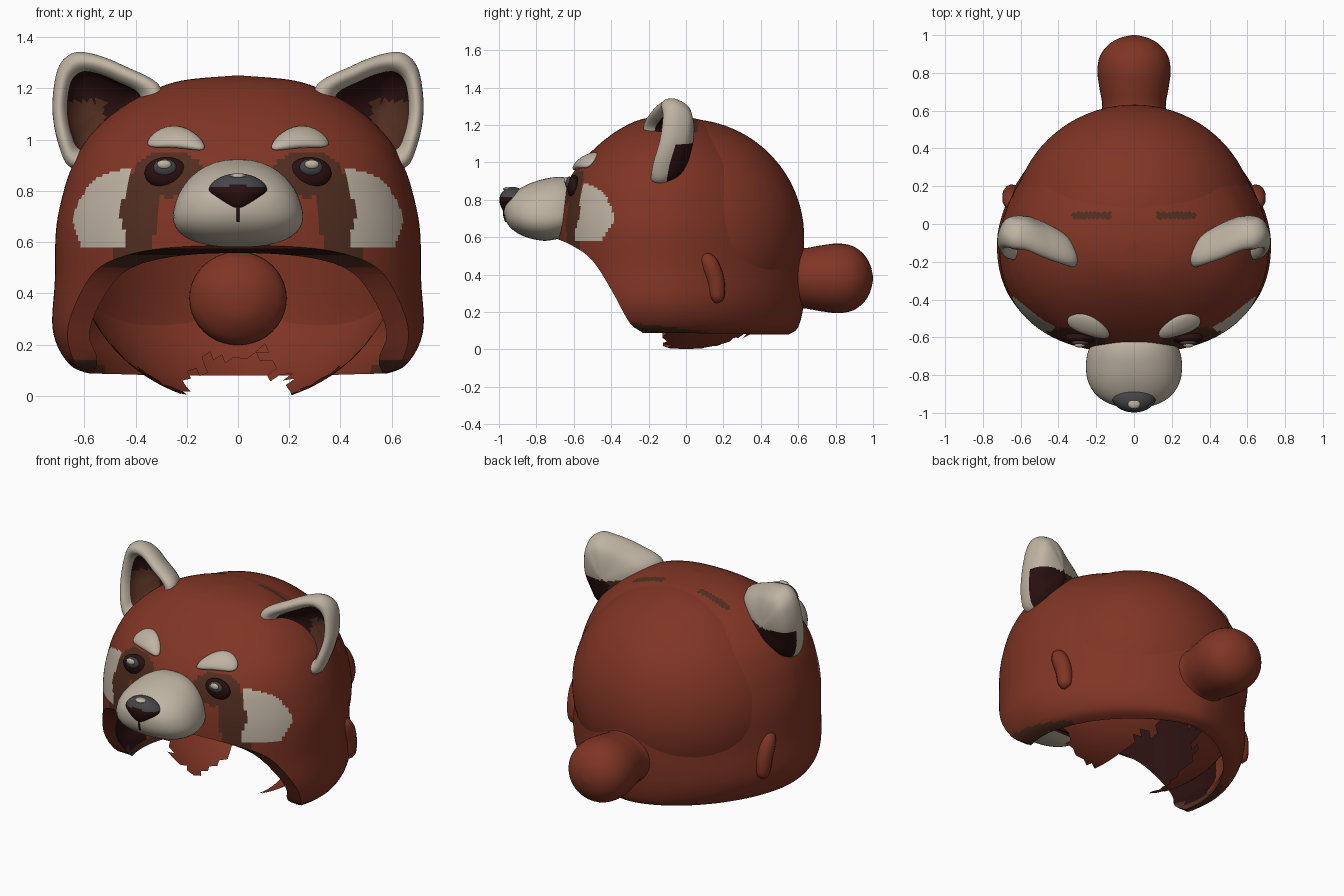
import bpy, bmesh, math, random
from mathutils import Vector, Matrix

if "Cube" in bpy.data.objects:
    bpy.data.objects.remove(bpy.data.objects["Cube"])

random.seed(4)
COLORS = {"rust_red": (.215, .035, .018), "cream": (.52, .45, .365), "brown": (.08, .026, .014),
          "dark_maroon": (.023, .005, .005), "slate": (.061, .061, .066)}
RED, CREAM, BROWN, MAROON, SLATE = range(5)
MATS = []
for n, c in COLORS.items():
    m = bpy.data.materials.new(n)
    m.diffuse_color = (*c, 1)
    m.use_nodes = True
    m.node_tree.nodes["Principled BSDF"].inputs["Base Color"].default_value = m.diffuse_color
    MATS.append(m)


def make(name, bm, rule=RED, angle=50):
    """Mesh object from bmesh; rule is a colour index or a function of a face."""
    bmesh.ops.recalc_face_normals(bm, faces=bm.faces)
    bm.normal_update()
    me = bpy.data.meshes.new(name)
    for m in MATS:
        me.materials.append(m)
    for f in bm.faces:
        f.smooth = True
        f.material_index = rule(f) if callable(rule) else rule
    bm.to_mesh(me)
    bm.free()
    me.set_sharp_from_angle(angle=math.radians(angle))
    ob = bpy.data.objects.new(name, me)
    bpy.context.collection.objects.link(ob)
    return ob


def spline(pts, n, closed=False):
    """Catmull-Rom points through tuples of any size."""
    out, k = [], len(pts)
    for i in range(k if closed else k - 1):
        get = (lambda j: pts[j % k]) if closed else (lambda j: pts[min(max(j, 0), k - 1)])
        a, b, c, d = get(i - 1), get(i), get(i + 1), get(i + 2)
        for s in range(n):
            t = s / n
            out.append(tuple(.5 * (2 * q + (r - p) * t + (2 * p - 5 * q + 4 * r - u) * t * t
                             + (3 * q - p - 3 * r + u) * t ** 3) for p, q, r, u in zip(a, b, c, d)))
    return out if closed else out + [tuple(pts[-1])]


def loft(loops):
    """Bridge equal-length loops and cap both ends."""
    bm = bmesh.new()
    rows = [[bm.verts.new(p) for p in lp] for lp in loops]
    n = len(rows[0])
    for a, b in zip(rows, rows[1:]):
        for i in range(n):
            bm.faces.new((a[i], a[(i + 1) % n], b[(i + 1) % n], b[i]))
    bm.faces.new(rows[0])
    bm.faces.new(rows[-1])
    return bm


def ball(c, r, rot=0, seg=32):
    bm = bmesh.new()
    bmesh.ops.create_uvsphere(bm, u_segments=seg, v_segments=seg // 2, radius=1,
                              matrix=Matrix.Translation(c) @ Matrix.Rotation(rot, 4, 'Y') @ Matrix.Diagonal((*r, 1)))
    return bm


def tube(pts, n=12, sub=6):
    """Round tube; points are (x, y, z, radius)."""
    ps = spline(pts, sub)
    loops = []
    for i, p in enumerate(ps):
        v = Vector(p[:3])
        d = (Vector(ps[min(i + 1, len(ps) - 1)][:3]) - Vector(ps[max(i - 1, 0)][:3])).normalized()
        u = d.cross(Vector((.9, .1, .3))).normalized()
        w = d.cross(u)
        loops.append([v + p[3] * (u * math.cos(a * math.tau / n) + w * math.sin(a * math.tau / n)) for a in range(n)])
    return loft(loops)


# Hat shell: rings of (z, half width, front y, back y); boxier front, pinched back
CY, PF, PB = -.1, 2.35, 1.72
RINGS = [(.08, .55, -.5, .55), (.12, .655, -.6, .6), (.25, .722, -.65, .63), (.45, .715, -.68, .635),
         (.65, .71, -.68, .62), (.8, .68, -.66, .575), (.9, .645, -.63, .52), (1.0, .59, -.56, .44),
         (1.1, .49, -.46, .32), (1.18, .36, -.35, .2), (1.23, .22, -.24, .07), (1.25, .012, -.11, -.09)]
DENSE = spline(RINGS, 8)


def ring(z, w, yf, yb, n=240):
    out = []
    for i in range(n):
        a = math.tau * i / n
        c, s = math.cos(a), math.sin(a)
        p = PB if s > 0 else PF
        k = (abs(c) ** p + abs(s) ** p) ** (-1 / p)
        out.append((w * c * k, CY + k * s * ((yb - CY) if s > 0 else (CY - yf)), z))
    return out


def prof(z):
    for a, b in zip(DENSE, DENSE[1:]):
        if a[0] <= z <= b[0]:
            t = (z - a[0]) / max(b[0] - a[0], 1e-6)
            return [p + (q - p) * t for p, q in zip(a, b)]
    return DENSE[0] if z < .5 else DENSE[-1]


def face_y(x, z):
    _, w, yf, _ = prof(z)
    return CY - (CY - yf) * max(0, 1 - (abs(x) / w) ** PF) ** (1 / PF)


CHEEK = [(.41, .89), (.5, .875), (.58, .83), (.62, .76), (.65, .69), (.62, .59), (.43, .57), (.45, .66), (.47, .72), (.43, .8)]


def in_poly(x, z, poly):
    hit = False
    for (a, b), (c, d) in zip(poly, poly[1:] + poly[:1]):
        if (b > z) != (d > z) and x < (c - a) * (z - b) / (d - b) + a:
            hit = not hit
    return hit


def shell_color(f):
    c = f.calc_center_median()
    x, y, z = abs(c.x), c.y, c.z
    _, w, yf, yb = prof(z)
    p = PB if y > CY else PF
    q = (x / w) ** p + (abs(y - CY) / ((yb - CY) if y > CY else (CY - yf))) ** p
    if z < .14 - .12 * (y + .25) and y < .12:
        return BROWN
    if q < .84 and z < 1.15:
        return MAROON if y < -.05 else RED
    if y < -.2 and z > .5:
        if in_poly(x, z, CHEEK):
            return CREAM
        if math.hypot((x - .27) / .14, (z - .865) / .09) < 1 or (z < .86 and .31 + max(0, .7 - z) * .2 < x < .48):
            return BROWN
    if abs(y - .045) < .018 and .12 < x < .33 and z > 1.1:
        return BROWN
    return RED


shell = make("hat_shell", loft([ring(*r) for r in DENSE]))
inner = [(-.1, .56, -.5, .52)] + [(z - .07 * max(0, (z - .6) / .65), max(w - .07, .01), min(yf + .07, -.11), max(yb - .07, -.09))
                                 for z, w, yf, yb in RINGS[1:-1]] + [(1.175, .008, -.105, -.095)]
hollow = make("hollow_cutter", loft([ring(*r, n=96) for r in spline(inner, 4)]))
# Face opening: side profile swept across the width
cut = spline([(-.8, .6), (-.7, .592), (-.6, .55), (-.5, .475), (-.4, .32), (-.3, .14), (-.22, .07), (-.2, -.1)], 4) + [(-1.2, -.1), (-1.2, .6)]
opening = make("opening_cutter", loft([[(x, y, z) for y, z in cut] for x in (-1, 1)]))
bpy.context.view_layer.objects.active = shell
for cutter in (hollow, opening):
    md = shell.modifiers.new("cut", 'BOOLEAN')
    md.operation, md.solver, md.object = 'DIFFERENCE', 'EXACT', cutter
    bpy.ops.object.modifier_apply(modifier=md.name)
    bpy.data.objects.remove(cutter)
bm = bmesh.new()
bm.from_mesh(shell.data)
bpy.data.objects.remove(shell)
make("hat_shell", bm, shell_color)

# Lining: round skull bulging through the back, ragged lower edge
bm = bmesh.new()
bmesh.ops.create_icosphere(bm, subdivisions=5, radius=1,
                           matrix=Matrix.Translation((0, 0, .6)) @ Matrix.Diagonal((.645, .632, .632, 1)))


def torn(f):
    c = f.calc_center_median()
    j = random.uniform(-.025, .025)
    if min(v.co.z for v in f.verts) < 0:
        return True
    if c.z > .6:
        return c.y < 0
    low = .16 if abs(c.x) < .13 else .08 if abs(c.x) < .2 else 0
    return c.y < -.12 + .25 * c.z + j or c.z < low + j * (low > 0)


bmesh.ops.delete(bm, geom=[f for f in bm.faces if torn(f)], context='FACES')
make("lining", bm)

# Tail, with its rounded root showing inside the hat
tail = [(.36, .01), (.375, .09), (.44, .175), (.52, .19), (.62, .168), (.72, .183), (.81, .194), (.89, .18), (.95, .135), (.985, .075), (1.0, .01)]
make("tail", loft([[(r * math.cos(a * math.tau / 40), y, .38 + .96 * r * math.sin(a * math.tau / 40)) for a in range(40)]
                   for y, r in spline(tail, 4)]))

# Muzzle: boxy ellipsoid, narrower and sloping at the top
MC, MR, P = Vector((0, -.755, .74)), (.248, .218, .16), 2.35


def muzzle_point(d):
    k = sum(abs(e) ** P for e in d) ** (-1 / P)
    x, y, z = (e * k for e in d)
    return Vector((x * MR[0] * (1 - .17 * z), y * MR[1], z * MR[2] + .05 * y * max(z, 0) + .012 * max(z, 0) - .02 * abs(y) * min(z, 0))) + MC


bm = ball((0, 0, 0), (1, 1, 1), seg=48)
for v in bm.verts:
    v.co = muzzle_point(v.co)
make("muzzle", bm, CREAM)

# Mouth groove
make("mouth_groove", tube([(*muzzle_point(Vector(d)), .006) for d in [(0, -1, 0), (0, -1, -.2), (0, -1, -.45)]], 8), MAROON)

# Nose: rounded triangle, grey on top
bm = ball((0, 0, 0), (1, 1, 1), seg=40)
for v in bm.verts:
    x, y, z = v.co
    v.co = (x * .118 * (1 if z > .1 else 1 - .55 * (.1 - z)), -.915 + y * .082 - .01 * z, .79 + z * (.078 if z > 0 else .09))
make("nose", bm, lambda f: SLATE if f.normal.z > .3 else MAROON)
make("nose_shine", ball((0, -.95, .857), (.034, .028, .012), seg=16), CREAM)

# Ear outline in front view plus depth (x, z, y)
EAR = [(.3, 1.2, -.2), (.45, 1.29, -.15), (.57, 1.335, -.1), (.65, 1.335, -.09), (.705, 1.27, -.08),
       (.724, 1.12, -.1), (.70, .98, -.14), (.65, .89, -.155), (.53, .9, -.15), (.36, 1.05, -.18)]
OUT = spline(EAR, 6, True)
SECT = spline([(.03, .14), (.45, .135), (.8, .11), (.97, .05), (1, .005), (.94, -.03), (.82, -.04), (.7, -.015),
               (.62, .035), (.35, .08), (.03, .09)], 3)


def ear_color(f):
    c = f.calc_center_median()
    x, z = abs(c.x), c.z
    q = f.index // len(OUT)
    if q >= 22:
        return BROWN if z < 1.15 and x > .52 else MAROON
    if q < 9 and z < 1.1 + .2 * max(0, .55 - x):
        return BROWN if x < .52 else MAROON
    return CREAM


for side, s in (("left", -1), ("right", 1)):
    loops = [[(s * (.55 + (x - .55) * k), -.1 + (y + .1) * k + d, 1.11 + (z - 1.11) * k) for x, z, y in OUT] for k, d in SECT]
    bm = loft(loops)
    bm.faces.index_update()
    make("ear_" + side, bm, ear_color, 60)

    # Eyes, brows and side tabs
    ey = face_y(.28, .87)
    make("eye_" + side, ball((s * .28, ey + .01, .87), (.085, .036, .062)), MAROON)
    make("iris_" + side, ball((s * .285, ey - .014, .89), (.046, .022, .034), seg=24), SLATE)
    make("eye_shine_" + side, ball((s * .288, ey - .031, .903), (.028, .012, .018), seg=16), CREAM)
    bm = ball((0, 0, 0), (.112, .042, .043), rot=-.08)
    for v in bm.verts:
        v.co.z -= 2.5 * v.co.x ** 2 - .01
        x, z = v.co.x + .242, v.co.z + 1.0
        v.co = (s * x, v.co.y + face_y(x, z) - .008, z)
    make("brow_" + side, bm, CREAM)
    make("side_tab_" + side, tube([(s * .645, .095, .51, .004), (s * .648, .103, .495, .034), (s * .65, .13, .45, .048),
                                   (s * .647, .158, .37, .048), (s * .645, .166, .29, .042), (s * .643, .164, .26, .026),
                                   (s * .64, .163, .247, .003)]))
